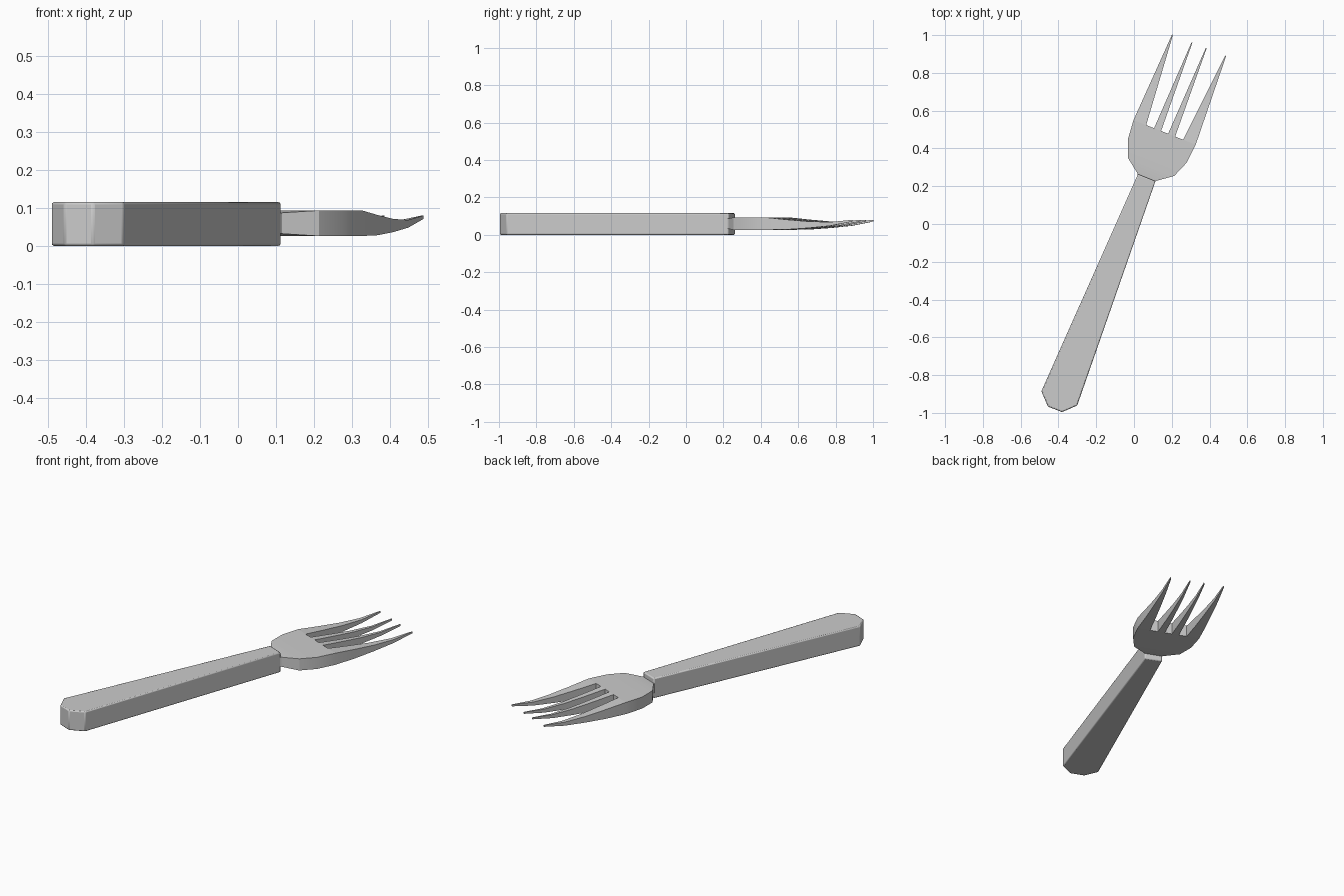
import bpy, bmesh, math
from mathutils import Matrix

if "Cube" in bpy.data.objects:
    bpy.data.objects.remove(bpy.data.objects["Cube"])

# The fork is modelled along its own +y axis, then turned into place
PLACE = Matrix.Translation((-0.026, 0.010, 0)) @ Matrix.Rotation(math.radians(-21.6), 4, 'Z')


def loft(bm, rows, start_cap=True, end_cap=True):
    """Skin rectangular sections given as (y, x0, x1, z0, z1)."""
    rings = [[bm.verts.new(p) for p in ((a, y, b0), (b, y, b0), (b, y, b1), (a, y, b1))]
             for y, a, b, b0, b1 in rows]
    for r, s in zip(rings, rings[1:]):
        for i in range(4):
            j = (i + 1) % 4
            bm.faces.new((r[i], r[j], s[j], s[i]))
    if start_cap:
        bm.faces.new(rings[0][::-1])
    if end_cap:
        bm.faces.new(rings[-1])


def finish(bm, name):
    bmesh.ops.remove_doubles(bm, verts=bm.verts, dist=0.0005)
    bmesh.ops.recalc_face_normals(bm, faces=bm.faces)
    bm.transform(PLACE)
    mesh = bpy.data.meshes.new(name)
    bm.to_mesh(mesh)
    bm.free()
    ob = bpy.data.objects.new(name, mesh)
    bpy.context.collection.objects.link(ob)
    bpy.ops.object.select_all(action='DESELECT')
    ob.select_set(True)
    bpy.context.view_layer.objects.active = ob
    bpy.ops.object.shade_smooth_by_angle(angle=math.radians(30))
    return ob


# Handle: tapered bar with a clipped butt end and softened edges
bm = bmesh.new()
half = [(0.04, -1.066), (0.102, -1.004), (0.05, 0.253)]
outline = half + [(-x, y) for x, y in reversed(half)]
face = bm.faces.new([bm.verts.new((x, y, 0.0)) for x, y in outline])
ext = bmesh.ops.extrude_face_region(bm, geom=[face])
bmesh.ops.translate(bm, vec=(0, 0, 0.115),
                    verts=[v for v in ext['geom'] if isinstance(v, bmesh.types.BMVert)])
handle = finish(bm, "handle")
bevel = handle.modifiers.new("soft_edges", 'BEVEL')
bevel.width = 0.006
bevel.segments = 2

# Head: palm widening from the neck
bm = bmesh.new()
Z0, Z1 = 0.026, 0.093
palm = [(0.235, 0.045, 0.034, 0.085), (0.255, 0.052, 0.032, 0.087), (0.315, 0.132, Z0, Z1),
        (0.403, 0.167, Z0, Z1), (0.511, 0.177, Z0, Z1)]
loft(bm, [(y, -w, w, a, b) for y, w, a, b in palm], end_cap=False)

# Tines: thin while dipping, then curl up at the points
curve = [(0.0, Z0, Z1), (0.25, 0.028, 0.081), (0.5, 0.036, 0.071),
         (0.75, 0.048, 0.068), (1.0, 0.071, 0.080)]
tines = [(0.020, 0.060, 0.038, 0.043), (0.105, 0.177, 0.149, 0.154)]
for side in (1, -1):
    for a0, b0, a1, b1 in tines:
        loft(bm, [(0.511 + 0.496 * t, side * (a0 + (a1 - a0) * t),
                   side * (b0 + (b1 - b0) * t), lo, hi) for t, lo, hi in curve],
             start_cap=False)

# Walls at the bottom of the slots between tines
for a, b in ((-0.105, -0.060), (-0.020, 0.020), (0.060, 0.105)):
    bm.faces.new([bm.verts.new((x, 0.511, z)) for x, z in ((a, Z0), (b, Z0), (b, Z1), (a, Z1))])
finish(bm, "fork_head")
